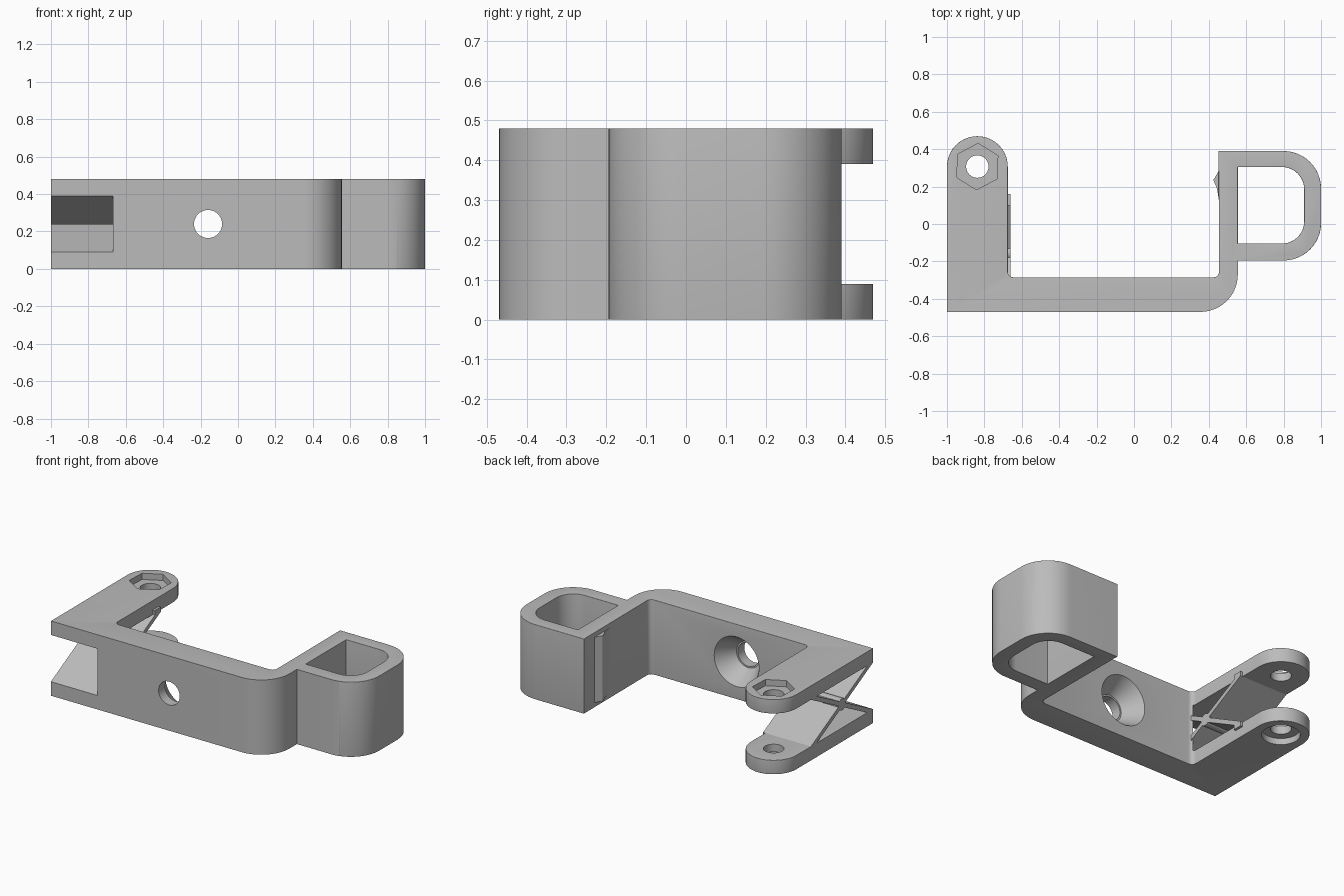
import bpy, bmesh, math
from mathutils import Matrix, Vector

if "Cube" in bpy.data.objects:
    bpy.data.objects.remove(bpy.data.objects["Cube"])

H = 0.48          # overall height
PLATE = 0.09      # fork plate thickness
TAB = (-0.8375, 0.307)
R_TAB = 0.1625

grey = bpy.data.materials.new("plain grey")
grey.use_nodes = True
colour = (0.5, 0.5, 0.5, 1)
grey.diffuse_color = colour
grey.node_tree.nodes["Principled BSDF"].inputs["Base Color"].default_value = colour


def arc(cx, cy, r, a0, a1, n=12):
    angles = [math.radians(a0 + (a1 - a0) * i / n) for i in range(n + 1)]
    return [(cx + r * math.cos(a), cy + r * math.sin(a)) for a in angles]


def circle(cx, cy, r, n=40, start=0):
    return arc(cx, cy, r, start, start + 360, n)[:-1]


def prism(name, points, lo, hi, axis="z"):
    """Extrude a profile along z, or a (y, z) profile along x."""
    def place(p, h):
        return (p[0], p[1], h) if axis == "z" else (h, p[0], p[1])
    bm = bmesh.new()
    low = [bm.verts.new(place(p, lo)) for p in points]
    high = [bm.verts.new(place(p, hi)) for p in points]
    bm.faces.new(low[::-1])
    bm.faces.new(high)
    for i in range(len(points)):
        j = (i + 1) % len(points)
        bm.faces.new((low[i], low[j], high[j], high[i]))
    bmesh.ops.recalc_face_normals(bm, faces=bm.faces)
    return finish(name, bm)


def lathe_cutter(name, x, z, rings):
    """Round cutter along y from (y, radius) rings."""
    bm = bmesh.new()
    loops = [[bm.verts.new((px, y, pz)) for px, pz in circle(x, z, r)] for y, r in rings]
    bm.faces.new(loops[0])
    bm.faces.new(loops[-1])
    for a, b in zip(loops, loops[1:]):
        for i in range(len(a)):
            j = (i + 1) % len(a)
            bm.faces.new((a[i], a[j], b[j], b[i]))
    bmesh.ops.recalc_face_normals(bm, faces=bm.faces)
    return finish(name, bm)


def finish(name, bm):
    mesh = bpy.data.meshes.new(name)
    bm.to_mesh(mesh)
    bm.free()
    ob = bpy.data.objects.new(name, mesh)
    bpy.context.collection.objects.link(ob)
    mesh.materials.append(grey)
    return ob


def activate(ob):
    bpy.ops.object.select_all(action="DESELECT")
    ob.select_set(True)
    bpy.context.view_layer.objects.active = ob


def cut(ob, *cutters):
    activate(ob)
    for c in cutters:
        mod = ob.modifiers.new("cut", "BOOLEAN")
        mod.operation = "DIFFERENCE"
        mod.solver = "EXACT"
        mod.object = c
        bpy.ops.object.modifier_apply(modifier=mod.name)
        bpy.data.objects.remove(c)


def smooth(ob):
    activate(ob)
    bpy.ops.object.shade_smooth_by_angle(angle=math.radians(30))


# Bracket outline: front wall, rounded corner, D loop, inner U and tab
outline = [(-1, -0.47)]
outline += arc(0.355, -0.27, 0.2, -90, 0)
outline += [(0.555, -0.195)]
outline += arc(0.8, 0.005, 0.2, -90, 0) + arc(0.8, 0.19, 0.2, 0, 90)
outline += [(0.452, 0.39)]
outline += arc(0.425, -0.255, 0.03, 0, -90, 5)
outline += arc(-0.645, -0.255, 0.03, 270, 180, 5)
outline += arc(*TAB, R_TAB, 0, 180, 20)
bracket = prism("bracket", outline, 0, H)

# Loop opening and fork slot
opening = [(0.555, -0.105)] + arc(0.79, 0.015, 0.12, -90, 0)
opening += arc(0.79, 0.185, 0.12, 0, 90) + [(0.555, 0.305)]
slot = [(-1.2, -0.6), (-0.668, -0.6), (-0.668, 0.6), (-1.2, 0.6)]
cut(bracket, prism("opening_cutter", opening, -0.1, 0.6),
    prism("slot_cutter", slot, PLATE, H - PLATE))

# Round the rims, leaving the front face and its corner crisp
bm = bmesh.new()
bm.from_mesh(bracket.data)
bmesh.ops.remove_doubles(bm, verts=bm.verts, dist=1e-5)


def is_rim(e):
    a, b = (v.co for v in e.verts)
    mid = (a + b) / 2
    if abs(a.z - b.z) > 1e-4 or e.calc_face_angle(0) < 0.5:
        return False
    if min(abs(mid.z), abs(mid.z - H)) < 1e-3:
        front = mid.y < -0.46
        corner = mid.x > 0.35 and mid.y < -0.19 and math.hypot(mid.x - 0.355, mid.y + 0.27) > 0.19
        return not (front or corner)
    # slot rims on the fork plates
    return mid.x < -0.99 or (mid.x < -0.67 and mid.y > -0.25)


bmesh.ops.bevel(bm, geom=[e for e in bm.edges if is_rim(e)], offset=0.037,
                segments=5, profile=0.5, affect="EDGES", clamp_overlap=True)
bm.to_mesh(bracket.data)
bm.free()

# Countersunk wall hole, pivot hole, hex nut pocket and round head pocket
cut(bracket,
    lathe_cutter("screw_cutter", -0.16, 0.24,
                 [(-0.6, 0.075), (-0.405, 0.075), (-0.405, 0.085), (-0.284, 0.16), (-0.2, 0.16)]),
    prism("pivot_cutter", circle(*TAB, 0.06), -0.1, 0.6),
    prism("nut_cutter", circle(*TAB, 0.124, 6, 88), H - 0.04, 0.6),
    prism("head_cutter", circle(*TAB, 0.11), -0.1, 0.04))
smooth(bracket)

# Crossed braces between the fork plates
brace = [(-0.47, 0.09), (0.1, 0.39), (0.1, 0.42), (0.16, 0.42),
         (0.16, 0.39), (-0.41, 0.09), (-0.41, 0.06), (-0.47, 0.06)]
prism("rising_brace", brace, -1, -0.66, "x")
prism("falling_brace", [(y, H - z) for y, z in brace], -1, -0.66, "x")
smooth(prism("brace_core", circle(-0.155, 0.24, 0.038, 24), -1, -0.66, "x"))

# Snap ridge on the inside of the loop arm
ridge = [(0.47, 0.12), (0.453, 0.13), (0.444, 0.19)]
ridge += arc(0.438, 0.235, 0.013, 200, 120, 4) + [(0.453, 0.285), (0.47, 0.3)]
smooth(prism("snap_ridge", ridge, 0.03, H - 0.03))
